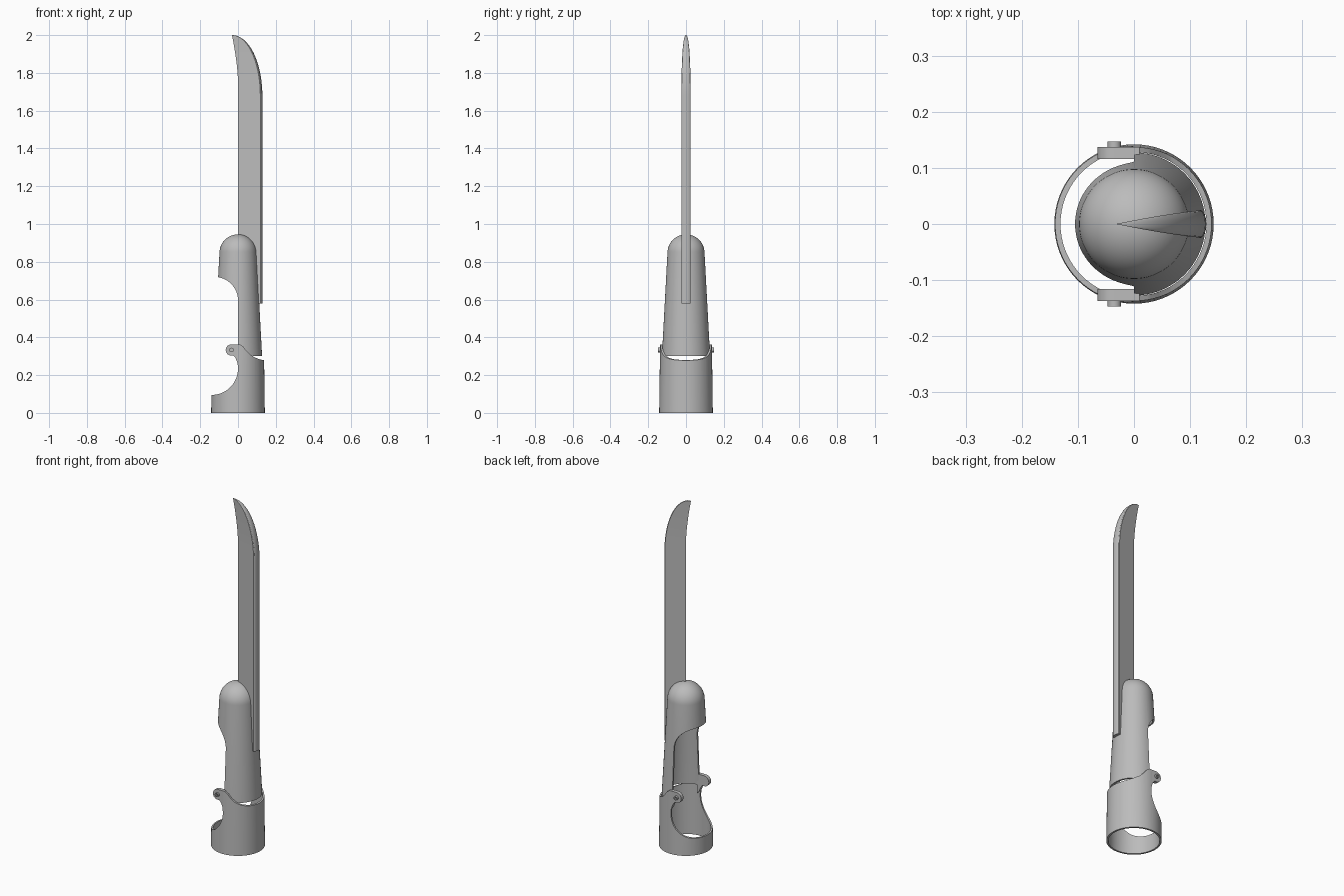
import bpy, bmesh, math
from mathutils import Vector

if "Cube" in bpy.data.objects:
    bpy.data.objects.remove(bpy.data.objects["Cube"], do_unlink=True)

grey = bpy.data.materials.new("plain grey")
grey.use_nodes = True
grey.diffuse_color = (0.5, 0.5, 0.5, 1)
grey.node_tree.nodes["Principled BSDF"].inputs["Base Color"].default_value = (0.5, 0.5, 0.5, 1)


def finish(bm, name):
    bmesh.ops.recalc_face_normals(bm, faces=bm.faces)
    mesh = bpy.data.meshes.new(name)
    bm.to_mesh(mesh)
    bm.free()
    mesh.materials.append(grey)
    ob = bpy.data.objects.new(name, mesh)
    bpy.context.collection.objects.link(ob)
    return ob


def lathe(name, profile, closed=False):
    """Turn an (r, z) profile around the z axis."""
    bm = bmesh.new()
    vs = [bm.verts.new((r, 0, z)) for r, z in profile]
    es = [bm.edges.new(pair) for pair in zip(vs, vs[1:])]
    if closed:
        es.append(bm.edges.new((vs[-1], vs[0])))
    bmesh.ops.spin(bm, geom=vs + es, axis=(0, 0, 1), cent=(0, 0, 0),
                   angle=math.tau, steps=72, use_duplicate=False)
    bmesh.ops.remove_doubles(bm, verts=bm.verts, dist=0.0001)
    return finish(bm, name)


def prism(name, outline, y0, y1):
    """Extrude an (x, z) outline along y."""
    bm = bmesh.new()
    face = bm.faces.new([bm.verts.new((x, y0, z)) for x, z in outline])
    new = bmesh.ops.extrude_face_region(bm, geom=[face])["geom"]
    bmesh.ops.translate(bm, vec=(0, y1 - y0, 0),
                        verts=[v for v in new if isinstance(v, bmesh.types.BMVert)])
    return finish(bm, name)


def arc(cx, cz, r, a0, a1, n=20):
    steps = [math.radians(a0 + (a1 - a0) * i / n) for i in range(n + 1)]
    return [(cx + r * math.cos(a), cz + r * math.sin(a)) for a in steps]


def boolean(ob, cutter, operation):
    cutter.hide_render = True
    mod = ob.modifiers.new("cut", 'BOOLEAN')
    mod.object, mod.operation, mod.solver = cutter, operation, 'EXACT'
    bpy.context.view_layer.objects.active = ob
    bpy.ops.object.modifier_apply(modifier=mod.name)
    bpy.data.objects.remove(cutter, do_unlink=True)


def smooth(ob):
    bpy.ops.object.select_all(action='DESELECT')
    ob.select_set(True)
    bpy.context.view_layer.objects.active = ob
    bpy.ops.object.shade_smooth_by_angle(angle=math.radians(30))


# Wrist cuff: a thin open tube with a round side opening and a swept top rim
cuff = lathe("wrist_cuff", [(0.142, 0), (0.137, 0.38), (0.128, 0.38), (0.132, 0)], closed=True)
cuff_side = ([(-0.2, -0.1), (0.2, -0.1), (0.2, 0.278), (0.14, 0.278), (0.115, 0.283)]
             + [(0.09, 0.293), (0.065, 0.308), (0.045, 0.328), (0.028, 0.35), (0.01, 0.363)]
             + [(-0.004, 0.363)] + arc(-0.14, 0.235, 0.14, 14, -90) + [(-0.2, 0.095)])
boolean(cuff, prism("cuff_cutter", cuff_side, -0.3, 0.3), 'INTERSECT')
smooth(cuff)

# Hinge lugs and hollow pins, one pair on each side
lug_side = (arc(-0.035, 0.333, 0.03, 90, 290)
            + [(-0.013, 0.29), (-0.004, 0.268), (0.01, 0.25), (0.01, 0.363)])
for side, label in ((-1, "front"), (1, "back")):
    smooth(prism(label + "_hinge_lug", lug_side, side * 0.116, side * 0.137))
    pin = prism(label + "_hinge_pin", arc(-0.035, 0.333, 0.012, 0, 345, 23),
                side * 0.12, side * 0.147)
    hole = prism("pin_cutter", arc(-0.035, 0.333, 0.006, 0, 337.5, 15),
                 side * 0.14, side * 0.16)
    boolean(pin, hole, 'DIFFERENCE')
    smooth(pin)

# Arm shell: a tapered, domed tube opened on one side
outer = [(0.1275, 0.3)] + arc(0, 0.847, 0.098, 3, 90, 16)
outer[-1] = (0, 0.945)
inner = [(0, 0.935)] + arc(0, 0.847, 0.088, 90, 3, 16)[1:] + [(0.1175, 0.3)]
shell = lathe("arm_shell", outer + inner, closed=True)
shell_side = ([(0, 0.2), (0.2, 0.2), (0.2, 1.1), (-0.2, 1.1), (-0.2, 0.72)]
              + arc(-0.125, 0.595, 0.125, 90, 0))
boolean(shell, prism("shell_cutter", shell_side, -0.3, 0.3), 'INTERSECT')
smooth(shell)

# Blade: wedge sections with a rounded spine, lofted up to a curved tip
bm = bmesh.new()
rings = []
for z in [0.58, 1.68] + [1.68 + 0.32 * math.sin(math.pi / 2 * i / 20) for i in range(1, 20)]:
    edge = -0.032 * max(0, (z - 1.75) / 0.25) ** 1.6
    sweep = math.sqrt(1 - max(0, (z - 1.68) / 0.32) ** 2)
    spine = -0.032 + 0.15 * sweep
    k = max(0.01, (spine - edge) / 0.118)
    section = [(edge, 0)] + [(spine + 0.011 * k * math.cos(a), 0.025 * k * math.sin(a))
                             for a in (math.pi * (j / 8 - 0.5) for j in range(9))]
    rings.append([bm.verts.new((x, y, z)) for x, y in section])
for low, high in zip(rings, rings[1:]):
    for j in range(len(low)):
        bm.faces.new((low[j - 1], low[j], high[j], high[j - 1]))
bm.faces.new(rings[0])
tip = bm.verts.new((-0.032, 0, 2))
for j in range(len(rings[-1])):
    bm.faces.new((rings[-1][j - 1], rings[-1][j], tip))
blade = finish(bm, "blade")
core = lathe("blade_cutter", [(0, 0.3)] + outer)
boolean(blade, core, 'DIFFERENCE')
smooth(blade)
